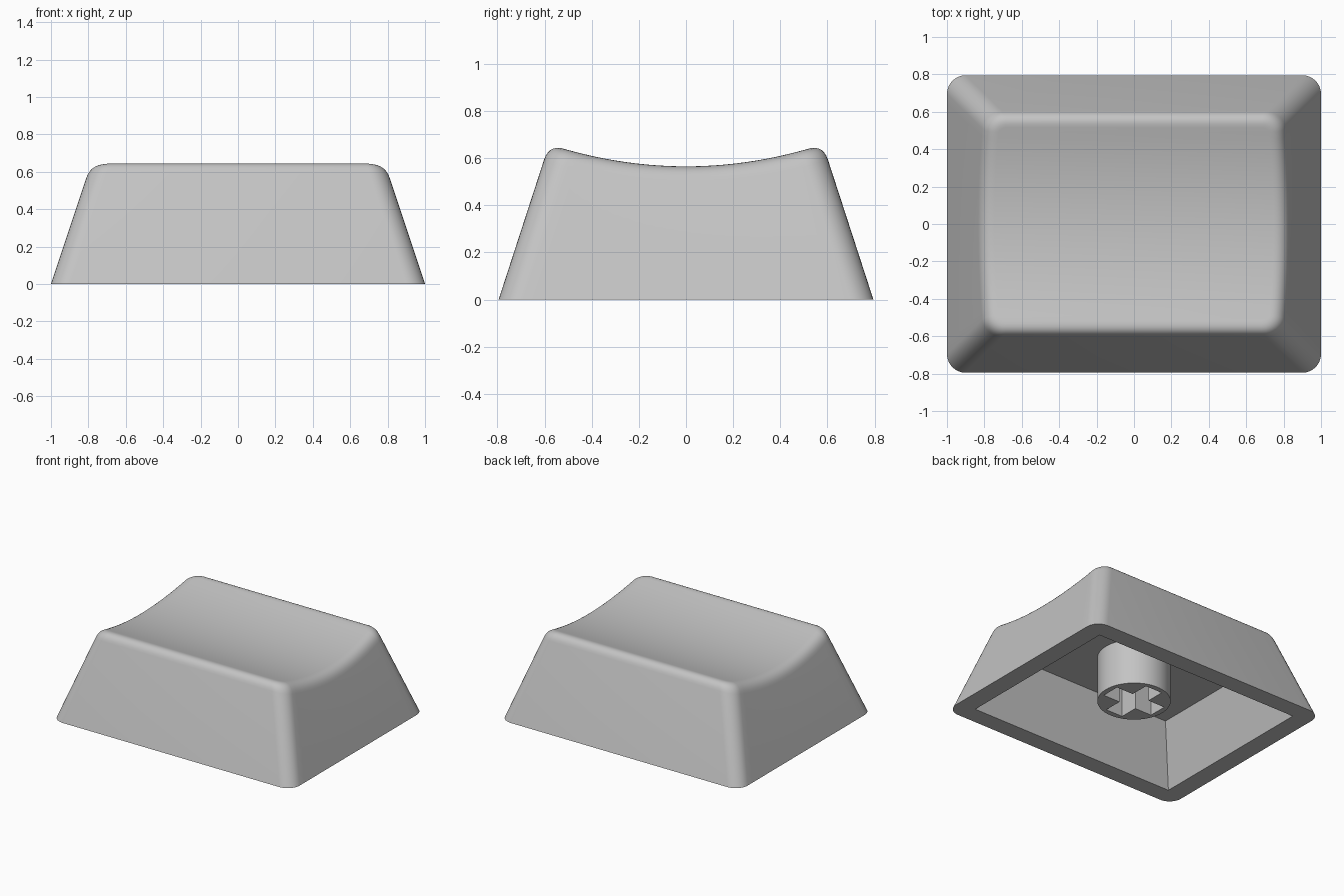
import bpy, bmesh, math
from mathutils import Vector

if "Cube" in bpy.data.objects:
    bpy.data.objects.remove(bpy.data.objects["Cube"])

BASE_X, BASE_Y = 1.0, 0.795      # half sizes of the foot
SLOPE_X, SLOPE_Y = 0.333, 0.325  # inward lean of the walls
CORNER, EDGE = 0.10, 0.065       # corner radius, top edge rounding
CEILING = 0.43                   # height of the hollow inside

grey = bpy.data.materials.new("plain grey")
grey.diffuse_color = (0.55, 0.55, 0.55, 1)
grey.use_nodes = True
grey.node_tree.nodes["Principled BSDF"].inputs["Base Color"].default_value = grey.diffuse_color


def finish(bm, name, angle):
    bmesh.ops.recalc_face_normals(bm, faces=bm.faces)
    mesh = bpy.data.meshes.new(name)
    bm.to_mesh(mesh)
    bm.free()
    mesh.materials.append(grey)
    ob = bpy.data.objects.new(name, mesh)
    bpy.context.collection.objects.link(ob)
    bpy.ops.object.select_all(action='DESELECT')
    ob.select_set(True)
    bpy.context.view_layer.objects.active = ob
    bpy.ops.object.shade_smooth_by_angle(angle=math.radians(angle))


def loop_edges(bm, verts):
    return [bm.edges.new((v, verts[(i + 1) % len(verts)])) for i, v in enumerate(verts)]


def dish(y):
    return 0.565 + y * y / 3.6


# Right half of the rounded outline, front to back: (side position, angle)
ARC, SIDE = 8, 24
half = [(-1, -90 + 90 * i / ARC) for i in range(ARC + 1)]
half += [(-1 + 2 * i / SIDE, 0) for i in range(1, SIDE)]
half += [(1, 90 * i / ARC) for i in range(ARC + 1)]


def outline(p, z, inset=0.0):
    t, a = p[0], math.radians(p[1])
    r = CORNER - inset
    cx = BASE_X - SLOPE_X * z - CORNER
    cy = BASE_Y - SLOPE_Y * z - CORNER
    return Vector((cx + r * math.cos(a), t * cy + r * math.sin(a), z))


def wall_profile(p, steps=7):
    """Points from the foot, up the wall and over the rounded top edge."""
    z = 0.6
    for _ in range(12):
        z = dish(outline(p, z).y)
    low, peak, top = outline(p, z - EDGE), outline(p, z), outline(p, z, EDGE)
    top.z = dish(top.y)
    pts = [outline(p, 0)]
    for i in range(steps + 1):
        u = i / steps
        pts.append(low * (1 - u) ** 2 + peak * 2 * u * (1 - u) + top * u * u)
    return pts


# Cap: outer walls, dished top and hollow underside
bm = bmesh.new()
profiles = [wall_profile(p) for p in half]
right = [[bm.verts.new(v) for v in pr] for pr in profiles]
left = [[bm.verts.new((-v.x, v.y, v.z)) for v in pr] for pr in profiles]
columns = right + left[::-1]
for i, a in enumerate(columns):
    b = columns[(i + 1) % len(columns)]
    for k in range(len(a) - 1):
        bm.faces.new((a[k], b[k], b[k + 1], a[k + 1]))
for i in range(len(half) - 1):
    bm.faces.new((right[i][-1], right[i + 1][-1], left[i + 1][-1], left[i][-1]))


def rectangle(x, y, z):
    return [bm.verts.new((sx * x, sy * y, z)) for sx, sy in ((1, -1), (1, 1), (-1, 1), (-1, -1))]


mouth = rectangle(0.86, 0.66, 0)
roof = rectangle(0.86 - SLOPE_X * CEILING, 0.66 - SLOPE_Y * CEILING, CEILING)
for i in range(4):
    j = (i + 1) % 4
    bm.faces.new((mouth[i], mouth[j], roof[j], roof[i]))
bm.faces.new(roof)
# Flat rim between the outer foot and the mouth of the hollow
foot = [c[0] for c in columns]
rim = [bm.edges.get((r[i], r[(i + 1) % len(r)])) for r in (foot, mouth) for i in range(len(r))]
bmesh.ops.triangle_fill(bm, edges=rim, use_beauty=True, normal=(0, 0, -1))
finish(bm, "keycap_shell", 35)

# Stem: round post with a cross-shaped socket
bm = bmesh.new()
R, L, W, BOTTOM = 0.25, 0.21, 0.07, 0.09
circle = [bm.verts.new((R * math.cos(math.tau * i / 64), R * math.sin(math.tau * i / 64), BOTTOM))
          for i in range(64)]
cross = []
for q in range(4):
    c, s = round(math.cos(q * math.pi / 2)), round(math.sin(q * math.pi / 2))
    for x, y in ((L, -W), (L, W), (W, W)):
        cross.append(bm.verts.new((c * x - s * y, s * x + c * y, BOTTOM)))
edges = loop_edges(bm, circle) + loop_edges(bm, cross)
bmesh.ops.triangle_fill(bm, edges=edges, use_beauty=True, normal=(0, 0, -1))
ext = bmesh.ops.extrude_face_region(bm, geom=bm.faces[:], use_keep_orig=True)
for v in ext["geom"]:
    if isinstance(v, bmesh.types.BMVert):
        v.co.z = CEILING + 0.02
finish(bm, "stem", 35)
